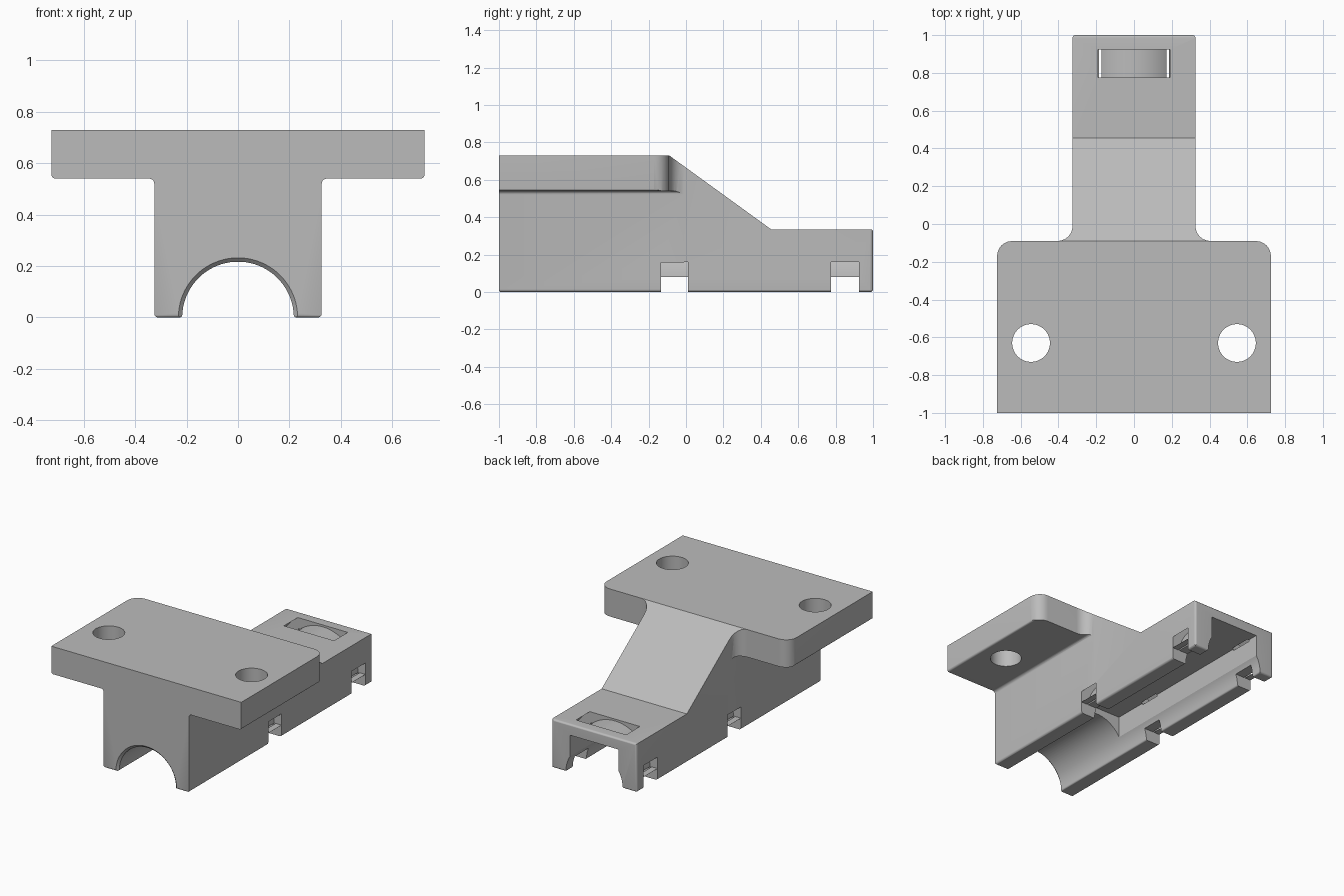
import bpy, bmesh, math
from mathutils import Vector

if "Cube" in bpy.data.objects:
    bpy.data.objects.remove(bpy.data.objects["Cube"])

grey = bpy.data.materials.new("plain_grey")
grey.diffuse_color = (0.5, 0.5, 0.5, 1)
grey.use_nodes = True
grey.node_tree.nodes["Principled BSDF"].inputs["Base Color"].default_value = grey.diffuse_color


def rounded(points, steps=6):
    """Outline from (u, v, radius) corners, each replaced by an arc."""
    out = []
    for i, (u, v, r) in enumerate(points):
        p = Vector((u, v))
        if r == 0:
            out.append(p)
            continue
        d1 = (Vector(points[i - 1][:2]) - p).normalized()
        d2 = (Vector(points[(i + 1) % len(points)][:2]) - p).normalized()
        half = d1.angle(d2) / 2
        centre = p + (d1 + d2).normalized() * r / math.sin(half)
        a = p + d1 * r / math.tan(half) - centre
        b = p + d2 * r / math.tan(half) - centre
        turn = math.pi - 2 * half
        for k in range(steps + 1):
            f = k / steps
            out.append(centre + (a * math.sin((1 - f) * turn) + b * math.sin(f * turn)) / math.sin(turn))
    return out


def prism(name, outline, axis, lo, hi):
    """Extrude a 2D outline along the x, y or z axis."""
    place = {"x": lambda p, t: (t, p[0], p[1]),
             "y": lambda p, t: (p[0], t, p[1]),
             "z": lambda p, t: (p[0], p[1], t)}[axis]
    bm = bmesh.new()
    base = bm.faces.new([bm.verts.new(place(p, lo)) for p in outline])
    new = bmesh.ops.extrude_face_region(bm, geom=[base])["geom"]
    move = Vector(place((0, 0), hi - lo))
    bmesh.ops.translate(bm, vec=move, verts=[g for g in new if isinstance(g, bmesh.types.BMVert)])
    bmesh.ops.recalc_face_normals(bm, faces=bm.faces)
    mesh = bpy.data.meshes.new(name)
    bm.to_mesh(mesh)
    bm.free()
    ob = bpy.data.objects.new(name, mesh)
    bpy.context.collection.objects.link(ob)
    mesh.materials.append(grey)
    return ob


def box(name, x, y, z):
    return prism(name, [(x[0], y[0]), (x[1], y[0]), (x[1], y[1]), (x[0], y[1])], "z", *z)


def combine(target, tool, operation="DIFFERENCE"):
    mod = target.modifiers.new("cut", "BOOLEAN")
    mod.operation, mod.solver, mod.object = operation, "EXACT", tool
    bpy.context.view_layer.objects.active = target
    bpy.ops.object.modifier_apply(modifier=mod.name)
    bpy.data.objects.remove(tool)


def arc(r, a0, a1, n, cx=0, cz=0):
    return [(cx + r * math.cos(a0 + (a1 - a0) * i / n),
             cz + r * math.sin(a0 + (a1 - a0) * i / n)) for i in range(n + 1)]


def mirrored(half):
    return half + [(-u, v, r) for u, v, r in reversed(half)]


# Bracket body: side, plan and front outlines intersected
side = [(-1.2, -.2, 0), (-1.0005, -.2, 0), (-1.0005, 0, .012), (1.0005, 0, .015),
        (1.0005, .335, .015), (.455, .335, 0), (-.09, .73, 0), (-1.2, .73, 0)]
bracket = prism("mounting_bracket", rounded(side[2:7] + [(-1.0005, .73, 0)]), "x", -1, 1)

plan = mirrored([(.725, -1, 0), (.725, -.09, .08), (.325, -.09, .08), (.325, 1, .015)])
combine(bracket, prism("plan_outline", rounded(plan), "z", -1, 2), "INTERSECT")

arch = [(x, z, 0) for x, z in arc(.217, .04, math.pi / 2, 20)][:-1]
front = mirrored([(.7255, .75, 0), (.7255, .54, .015), (.3255, .54, .02),
                  (.3255, 0, .015), (.219, 0, .01)] + arch)
combine(bracket, prism("front_outline", rounded(front), "y", -2, 2), "INTERSECT")

# Softened front rim of the arch
bpy.ops.mesh.primitive_cone_add(vertices=80, radius1=.237, radius2=.212, depth=.025,
                                location=(0, -.9925, 0), rotation=(-math.pi / 2, 0, 0))
combine(bracket, bpy.context.object)

# Flat-roofed pocket under the rear part
combine(bracket, box("pocket", (-.185, .185), (-.37, 1.2), (-.1, .26)))

# Curved strap slots around the arch, open through the side walls
for y0, y1 in ((-.135, .01), (.775, .925)):
    ring = arc(.343, .09, math.pi - .09, 40, cz=.05) + arc(.272, math.pi - .11, .11, 40, cz=.05)
    combine(bracket, prism("strap_slot", ring, "y", y0, y1))
    combine(bracket, box("slot_mouth", (-.5, .5), (y0, y1), (-.1, .08)))

# Screw holes through the plate
for sx in (-1, 1):
    combine(bracket, prism("screw_hole", arc(.1, 0, 2 * math.pi, 48, sx * .545, -.63)[:-1], "z", .4, 1))

bpy.ops.object.select_all(action="DESELECT")
bracket.select_set(True)
bpy.context.view_layer.objects.active = bracket
bpy.ops.object.shade_smooth_by_angle(angle=math.radians(30))
